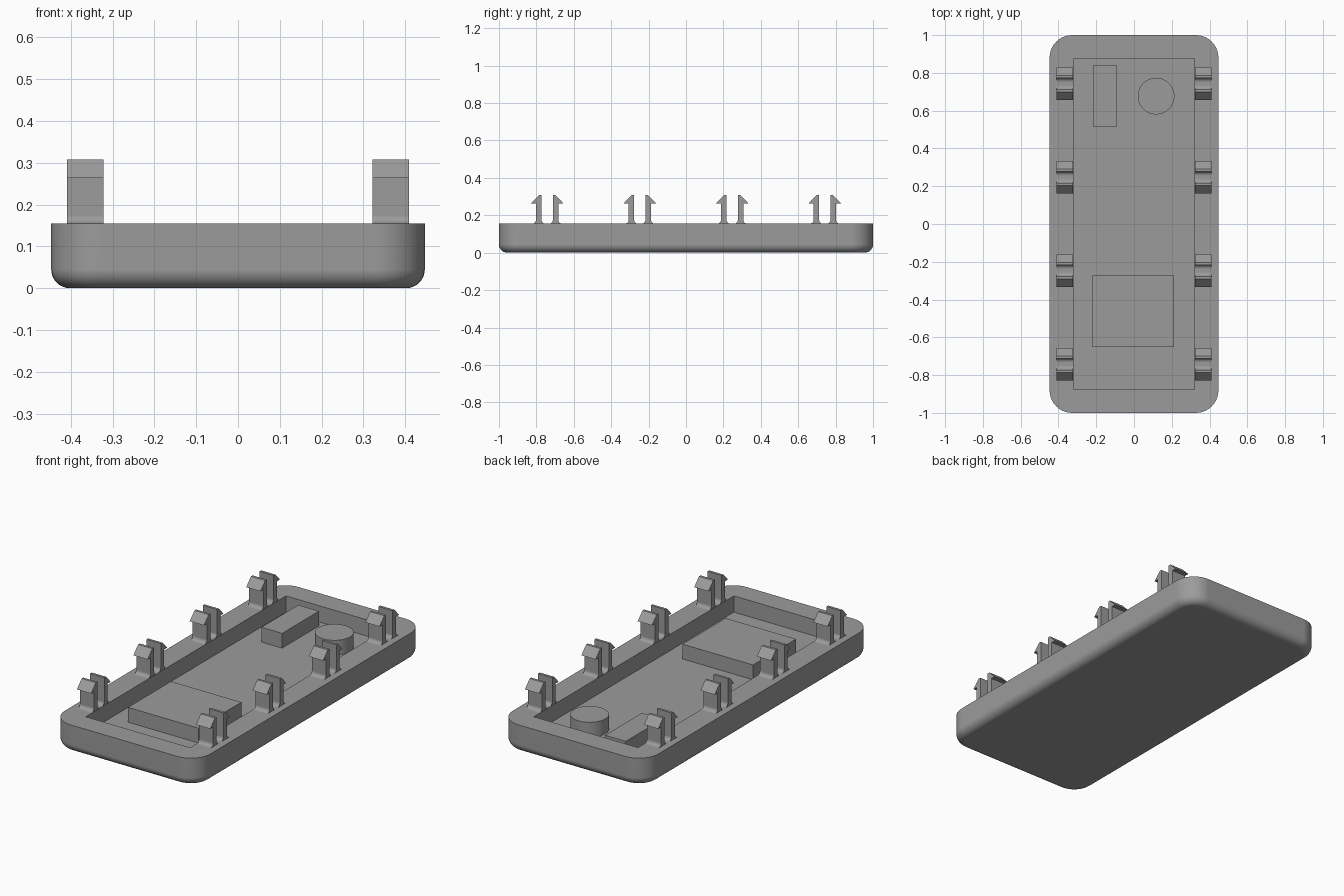
import bpy, bmesh, math

if "Cube" in bpy.data.objects:
    bpy.data.objects.remove(bpy.data.objects["Cube"])

grey = bpy.data.materials.new("plain grey")
grey.diffuse_color = (0.33, 0.33, 0.33, 1)
grey.use_nodes = True
grey.node_tree.nodes["Principled BSDF"].inputs["Base Color"].default_value = grey.diffuse_color

RIM, FLOOR, PART_TOP = 0.155, 0.065, 0.147


def finish(bm, name):
    bmesh.ops.recalc_face_normals(bm, faces=bm.faces[:])
    mesh = bpy.data.meshes.new(name)
    bm.to_mesh(mesh)
    bm.free()
    mesh.materials.append(grey)
    ob = bpy.data.objects.new(name, mesh)
    bpy.context.collection.objects.link(ob)
    bpy.ops.object.select_all(action='DESELECT')
    ob.select_set(True)
    bpy.context.view_layer.objects.active = ob
    bpy.ops.object.shade_smooth_by_angle(angle=math.radians(30))
    ob.modifiers.new("even shading", 'WEIGHTED_NORMAL').keep_sharp = True
    return ob


def rounded_ring(bm, hx, hy, r, z, segs=10):
    """Closed loop of vertices around a rounded rectangle."""
    ring = []
    for c, (sx, sy) in enumerate([(1, 1), (-1, 1), (-1, -1), (1, -1)]):
        for i in range(segs + 1):
            a = math.pi / 2 * (c + i / segs)
            ring.append(bm.verts.new((sx * (hx - r) + r * math.cos(a),
                                      sy * (hy - r) + r * math.sin(a), z)))
    return ring


# Tray: rounded bottom edge, straight wall, flat rim and square pocket
bm = bmesh.new()
F = 0.045
rings = []
for i in range(9):
    a = math.pi / 2 * i / 8
    inset = F * (1 - math.sin(a))
    rings.append(rounded_ring(bm, 0.447 - inset, 1 - inset, 0.12 - inset,
                              F * (1 - math.cos(a))))
rings.append(rounded_ring(bm, 0.447, 1, 0.12, RIM))
rings.append(rounded_ring(bm, 0.32, 0.877, 0, RIM))
rings.append(rounded_ring(bm, 0.32, 0.877, 0, FLOOR))
for low, high in zip(rings, rings[1:]):
    for i in range(len(low)):
        j = (i + 1) % len(low)
        bm.faces.new((low[i], low[j], high[j], high[i]))
bm.faces.new(rings[0][::-1])
bm.faces.new(rings[-1])
bmesh.ops.remove_doubles(bm, verts=bm.verts[:], dist=1e-5)
finish(bm, "tray")


# Raised parts standing on the pocket floor
def block(name, x0, x1, y0, y1):
    bm = bmesh.new()
    bmesh.ops.create_cube(bm, size=1)
    for v in bm.verts:
        v.co = (x1 if v.co.x > 0 else x0, y1 if v.co.y > 0 else y0,
                PART_TOP if v.co.z > 0 else FLOOR)
    finish(bm, name)


block("large_block", -0.22, 0.212, -0.65, -0.273)
block("small_block", -0.217, -0.09, 0.515, 0.838)

bm = bmesh.new()
bmesh.ops.create_cone(bm, cap_ends=True, segments=48, radius1=0.097,
                      radius2=0.097, depth=PART_TOP - FLOOR)
bmesh.ops.translate(bm, verts=bm.verts[:],
                    vec=(0.117, 0.677, (PART_TOP + FLOOR) / 2))
finish(bm, "round_button")

# Snap hooks: filleted post with an outward barb, as (offset, height)
R, INNER, OUTER = 0.02, 0.03, 0.06
arc = [math.pi / 2 * i / 6 for i in range(7)]
profile = [(INNER - R * (1 - math.sin(a)), RIM + R * (1 - math.cos(a)))
           for a in arc]
profile += [(INNER, 0.308), (0.044, 0.308), (0.086, 0.264), (OUTER, 0.264)]
profile += [(OUTER + R * (1 - math.sin(a)), RIM + R * (1 - math.cos(a)))
            for a in reversed(arc)]


def hook(name, x0, x1, yc, side):
    bm = bmesh.new()
    face = bm.faces.new([bm.verts.new((x0, yc + side * o, z))
                         for o, z in profile])
    out = bmesh.ops.extrude_face_region(bm, geom=[face])["geom"]
    moved = [g for g in out if isinstance(g, bmesh.types.BMVert)]
    bmesh.ops.translate(bm, verts=moved, vec=(x1 - x0, 0, 0))
    if face not in bm.faces[:]:
        bm.faces.new([v for v in bm.verts if v not in moved])
    finish(bm, name)


for x0, x1, label in ((-0.409, -0.322, "left"), (0.322, 0.409, "right")):
    for n, yc in enumerate((-0.742, -0.247, 0.247, 0.742), 1):
        hook(f"{label}_hook_{n}_front", x0, x1, yc, -1)
        hook(f"{label}_hook_{n}_back", x0, x1, yc, 1)
